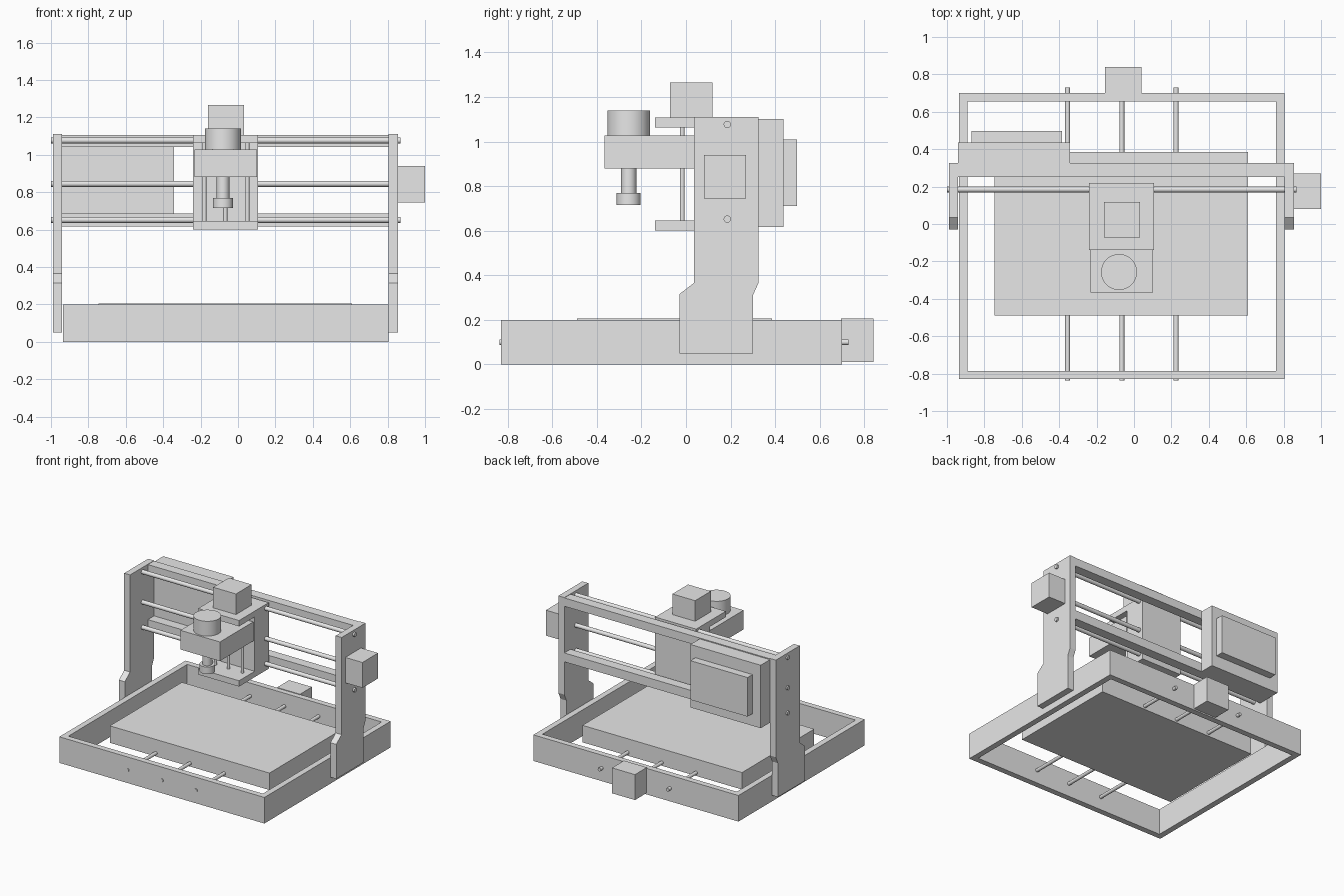
import bpy
import bmesh
from mathutils import Matrix, Vector

if "Cube" in bpy.data.objects:
    bpy.data.objects.remove(bpy.data.objects["Cube"], do_unlink=True)

# One plain grey for the whole machine
GREY = (0.8, 0.8, 0.8, 1.0)
grey = bpy.data.materials.new("light_grey")
grey.use_nodes = True
grey.diffuse_color = GREY
grey.node_tree.nodes["Principled BSDF"].inputs["Base Color"].default_value = GREY


def finish(name, bm):
    bmesh.ops.recalc_face_normals(bm, faces=bm.faces[:])
    mesh = bpy.data.meshes.new(name)
    bm.to_mesh(mesh)
    bm.free()
    mesh.materials.append(grey)
    obj = bpy.data.objects.new(name, mesh)
    bpy.context.collection.objects.link(obj)
    return obj


def box(name, x, y, z):
    """Box from three (low, high) ranges."""
    bm = bmesh.new()
    bmesh.ops.create_cube(bm, size=1)
    for v in bm.verts:
        v.co = [(r[0] + r[1]) / 2 + c * (r[1] - r[0]) for c, r in zip(v.co, (x, y, z))]
    return finish(name, bm)


def rod(name, start, end, radius, sides=32):
    """Smooth-sided cylinder between two points."""
    a, b = Vector(start), Vector(end)
    axis = b - a
    turn = axis.to_track_quat("Z", "Y").to_matrix().to_4x4()
    bm = bmesh.new()
    bmesh.ops.create_cone(bm, cap_ends=True, segments=sides, radius1=radius,
                          radius2=radius, depth=axis.length,
                          matrix=Matrix.Translation((a + b) / 2) @ turn)
    for f in bm.faces:
        f.smooth = len(f.verts) == 4
    for e in bm.edges:
        e.smooth = all(f.smooth for f in e.link_faces)
    return finish(name, bm)


def side_plate(name, x0, x1):
    """Upright with a wider foot, extruded along x."""
    profile = [(-0.03, 0.05), (0.30, 0.05), (0.30, 0.31), (0.325, 0.365),
               (0.325, 1.11), (0.035, 1.11), (0.035, 0.365), (-0.03, 0.315)]
    bm = bmesh.new()
    face = bm.faces.new([bm.verts.new((x0, y, z)) for y, z in profile])
    ext = bmesh.ops.extrude_face_region(bm, geom=[face])
    moved = [g for g in ext["geom"] if isinstance(g, bmesh.types.BMVert)]
    bmesh.ops.translate(bm, verts=moved, vec=(x1 - x0, 0, 0))
    return finish(name, bm)


# Base frame
height = (0, 0.2)
box("frame_front", (-0.935, 0.805), (-0.83, -0.785), height)
box("frame_back", (-0.935, 0.805), (0.655, 0.70), height)
box("frame_right", (-0.935, -0.89), (-0.785, 0.655), height)
box("frame_left", (0.76, 0.805), (-0.785, 0.655), height)

# Work bed, its guide rods, screw and motor
box("work_bed", (-0.745, 0.61), (-0.49, 0.385), (0.075, 0.205))
for part, x in (("bed_rod_right", -0.355), ("bed_screw", -0.065), ("bed_rod_left", 0.225)):
    rod(part, (x, -0.836, 0.1), (x, 0.73, 0.1), 0.013)
box("bed_motor", (-0.155, 0.04), (0.695, 0.84), (0.01, 0.205))

# Gantry uprights, cross rails, rods and motor
side_plate("upright_right", -0.99, -0.94)
side_plate("upright_left", 0.805, 0.855)
for part, z in (("upper_rail", (1.043, 1.107)), ("lower_rail", (0.617, 0.685))):
    box(part, (-0.94, 0.805), (0.25, 0.325), z)
for part, z in (("gantry_rod_upper", 1.077), ("gantry_screw", 0.845), ("gantry_rod_lower", 0.652)):
    rod(part, (-1.0, 0.185, z), (0.868, 0.185, z), 0.016)
box("gantry_motor", (0.855, 1.0), (0.08, 0.27), (0.745, 0.94))

# Control box on the back
box("control_box", (-0.94, -0.343), (0.325, 0.437), (0.617, 1.10))
box("control_box_cover", (-0.87, -0.385), (0.437, 0.497), (0.71, 1.01))

# Carriage block with top and bottom shelves
wide = (-0.24, 0.107)
box("carriage_block", wide, (0.05, 0.22), (0.6, 1.107))
box("carriage_top", wide, (-0.14, 0.05), (1.062, 1.107))
box("carriage_bottom", wide, (-0.14, 0.05), (0.6, 0.645))
for part, x in (("lift_rod_right", -0.18), ("lift_screw", -0.068), ("lift_rod_left", 0.05)):
    rod(part, (x, -0.017, 0.64), (x, -0.017, 1.07), 0.011)
box("lift_motor", (-0.16, 0.033), (-0.072, 0.118), (1.107, 1.265))

# Spindle and its holder
box("spindle_holder", (-0.233, 0.102), (-0.365, 0.04), (0.88, 1.027))
for part, z0, z1, r in (("spindle_body", 1.027, 1.14, 0.096),
                        ("spindle_shaft", 0.765, 0.88, 0.034),
                        ("spindle_collet", 0.715, 0.77, 0.054)):
    rod(part, (-0.08, -0.257, z0), (-0.08, -0.257, z1), r, 48)
